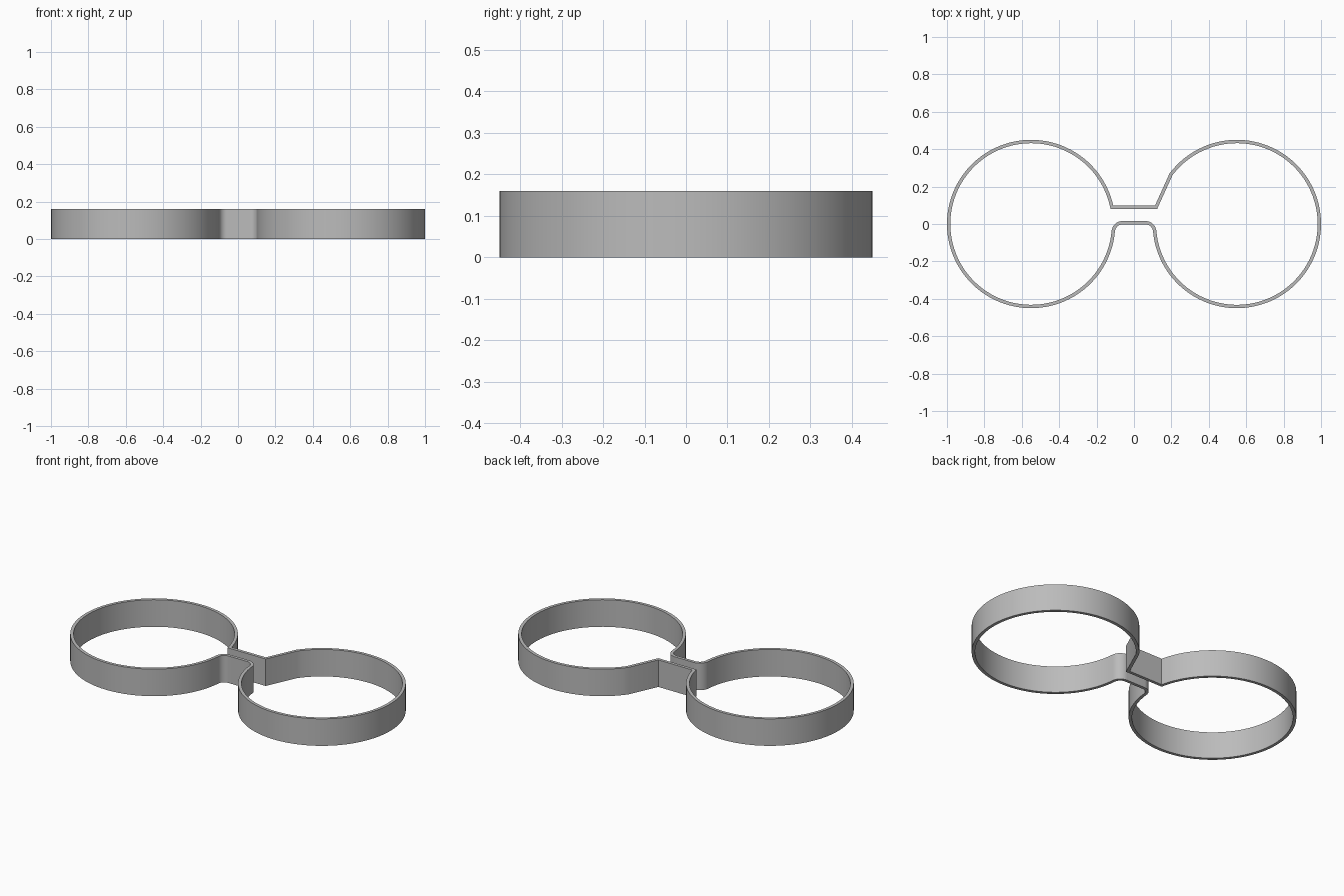
import bpy, bmesh
from math import cos, sin, radians, sqrt, asin, degrees
from mathutils import Vector

cube = bpy.data.objects.get("Cube")
if cube:
    bpy.data.objects.remove(cube)

HEIGHT = 0.16
THICK = 0.018
RING_X = 0.55
RADIUS = 0.45 - THICK / 2
BACK_Y = 0.09      # back bridge strip
FRONT_Y = 0.007    # front bridge strip
FILLET = 0.05

grey = bpy.data.materials.new("plain grey")
grey.use_nodes = True
colour = (0.5, 0.5, 0.5, 1)
grey.diffuse_color = colour
grey.node_tree.nodes["Principled BSDF"].inputs["Base Color"].default_value = colour


def arc(cx, cy, r, start, end, steps):
    angles = [radians(start + (end - start) * i / steps) for i in range(steps + 1)]
    return [Vector((cx + r * cos(a), cy + r * sin(a))) for a in angles]


# Centre line of the band, anticlockwise around the whole loop
corner = degrees(asin(BACK_Y / RADIUS))
fillet_y = FRONT_Y - FILLET
fillet_x = RING_X - sqrt((RADIUS + FILLET) ** 2 - fillet_y ** 2)
dip = degrees(asin(-fillet_y / (RADIUS + FILLET)))

path = arc(-RING_X, 0, RADIUS, corner, 360 - dip, 96)
path += arc(-fillet_x, fillet_y, FILLET, 180 - dip, 90, 12)[1:]
path += arc(fillet_x, fillet_y, FILLET, 90, dip, 12)
path += arc(RING_X, 0, RADIUS, dip - 180, 143, 88)[1:]
# Straight flank from the left ring to the back bridge
path.append(Vector((RING_X - RADIUS * cos(radians(corner)), BACK_Y)))


def offset(points, distance):
    """Offset a closed path sideways with mitred corners."""
    result = []
    for i, p in enumerate(points):
        a = (p - points[i - 1]).normalized()
        b = (points[(i + 1) % len(points)] - p).normalized()
        na, nb = Vector((a.y, -a.x)), Vector((b.y, -b.x))
        result.append(p + (na + nb) * distance / (1 + na.dot(nb)))
    return result


# Extrude the band between its outer and inner walls
bm = bmesh.new()
outer, inner = offset(path, THICK / 2), offset(path, -THICK / 2)
loops = [[bm.verts.new((p.x, p.y, z)) for p in line]
         for line, z in ((outer, 0), (outer, HEIGHT), (inner, HEIGHT), (inner, 0))]
count = len(path)
for k in range(4):
    low, high = loops[k], loops[(k + 1) % 4]
    for i in range(count):
        j = (i + 1) % count
        bm.faces.new((low[i], low[j], high[j], high[i]))
bmesh.ops.recalc_face_normals(bm, faces=bm.faces)
mesh = bpy.data.meshes.new("double_ring_band")
bm.to_mesh(mesh)
bm.free()
mesh.materials.append(grey)

band = bpy.data.objects.new("double_ring_band", mesh)
bpy.context.collection.objects.link(band)
bpy.ops.object.select_all(action='DESELECT')
band.select_set(True)
bpy.context.view_layer.objects.active = band
bpy.ops.object.shade_smooth_by_angle(angle=radians(20))
